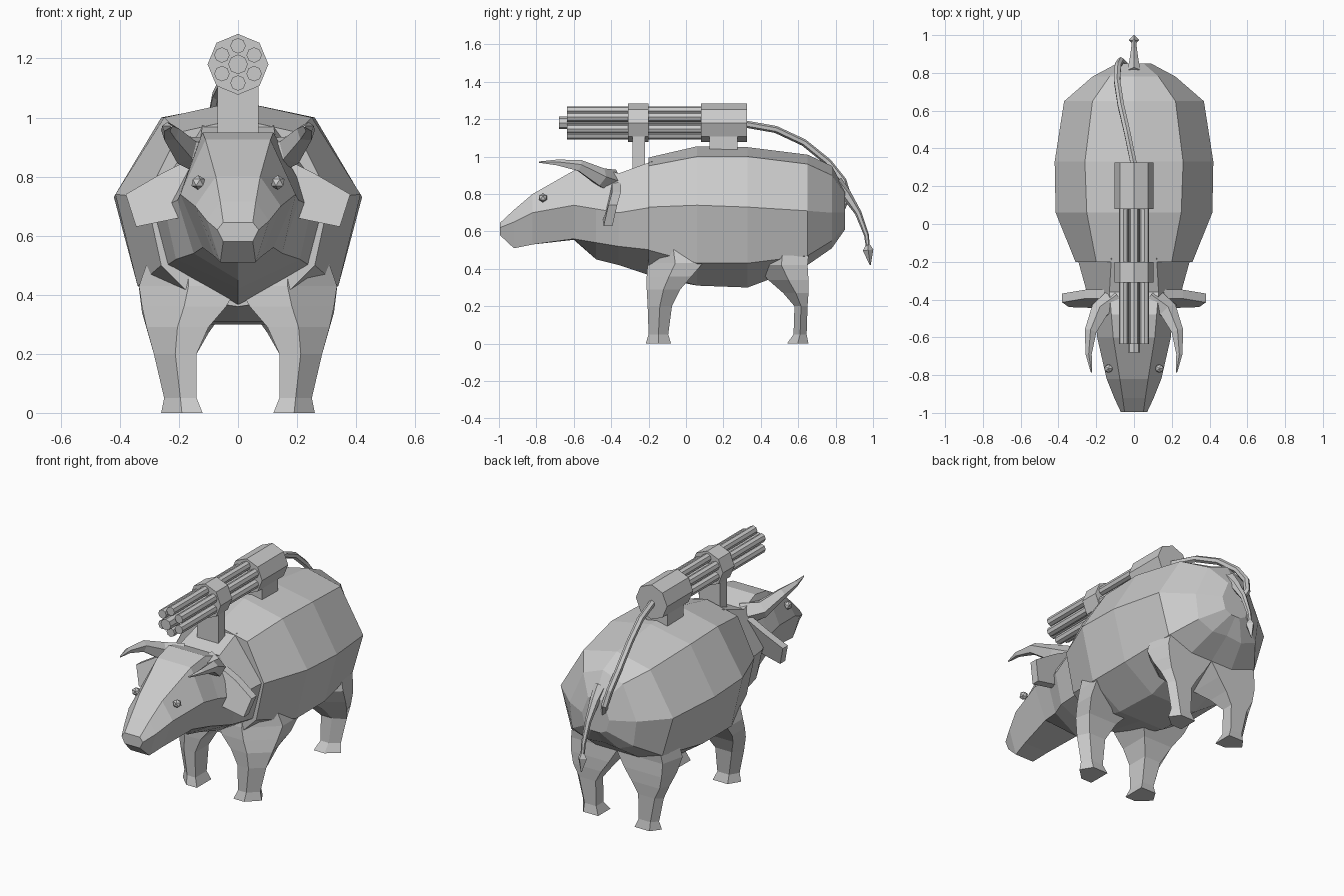
import bpy, bmesh
from math import pi, sin, cos
from mathutils import Vector


def loft(name, rings):
    """Skin a list of equal-length closed rings and cap both ends."""
    bm = bmesh.new()
    rows = [[bm.verts.new(p) for p in r] for r in rings]
    n = len(rows[0])
    for a, b in zip(rows, rows[1:]):
        for i in range(n):
            bm.faces.new((a[i], a[(i + 1) % n], b[(i + 1) % n], b[i]))
    bm.faces.new(rows[0])
    bm.faces.new(rows[-1][::-1])
    bmesh.ops.recalc_face_normals(bm, faces=bm.faces)
    me = bpy.data.meshes.new(name)
    bm.to_mesh(me)
    bm.free()
    ob = bpy.data.objects.new(name, me)
    bpy.context.collection.objects.link(ob)
    return ob


def sections(table):
    """Half sections (x, z) at each y, mirrored over x = 0."""
    rings = []
    for y, half in table:
        left = [(-x, y, z) for x, z in reversed(half) if x > 0]
        rings.append([(x, y, z) for x, z in half] + left)
    return rings


def tube(name, pts, sides=6):
    """Tapered tube through points (x, y, z, radius)."""
    ps = [Vector(p[:3]) for p in pts]
    rings = []
    for i, p in enumerate(ps):
        t = (ps[min(i + 1, len(ps) - 1)] - ps[max(i - 1, 0)]).normalized()
        u = t.cross(Vector((1, 0, 0))).normalized()
        v = t.cross(u)
        rings.append([p + pts[i][3] * (u * cos(a) + v * sin(a))
                      for a in (2 * pi * k / sides for k in range(sides))])
    return loft(name, rings)


def rod(name, x, z, r, y0, y1, sides=8):
    return tube(name, [(x, y0, z, r), (x, y1, z, r)], sides)


def box(name, x, y0, y1, z0, z1):
    return loft(name, [[(-x, y0, z), (x, y0, z), (x, y1, z), (-x, y1, z)] for z in (z0, z1)])


# Barrel-shaped body
loft("body", sections([
    (-.20, [(0, .995), (.20, .95), (.31, .73), (.26, .50), (.14, .38), (0, .36)]),
    (.06, [(0, 1.055), (.25, 1.0), (.415, .74), (.34, .43), (.15, .31), (0, .31)]),
    (.33, [(0, 1.05), (.26, 1.0), (.42, .73), (.34, .43), (.15, .30), (0, .30)]),
    (.65, [(0, 1.01), (.22, .96), (.37, .71), (.30, .47), (.14, .42), (0, .42)]),
    (.78, [(0, .95), (.13, .90), (.22, .70), (.20, .55), (.10, .51), (0, .52)]),
    (.85, [(0, .82), (.05, .80), (.09, .70), (.07, .63), (.03, .61), (0, .61)])]))

# Head, dewlap and neck
loft("head", sections([
    (-.995, [(.05, .645), (.07, .62), (.05, .58), (0, .58)]),
    (-.92, [(.06, .715), (.105, .65), (.06, .51), (0, .51)]),
    (-.82, [(.075, .80), (.145, .70), (.08, .53), (0, .53)]),
    (-.60, [(.11, .925), (.195, .74), (.12, .56), (0, .555)]),
    (-.48, [(.12, .95), (.205, .72), (.15, .54), (0, .45)]),
    (-.36, [(.13, .91), (.25, .70), (.21, .52), (0, .42)]),
    (-.18, [(.12, .975), (.30, .73), (.24, .50), (0, .36)])]))

# Legs: rows of z, inner x, outer x, front y, back y, fullness of back outer corner
FRONT = [(0, .12, .26, -.215, -.08, .7), (.05, .14, .25, -.20, -.095, .7),
         (.20, .14, .285, -.205, -.075, .75), (.29, .10, .31, -.21, -.03, .9),
         (.36, .04, .325, -.21, .03, 1), (.43, 0, .335, -.205, .09, 1),
         (.56, .05, .29, -.18, .03, 1)]
HIND = [(0, .12, .26, .54, .655, .7), (.05, .14, .25, .575, .645, .7),
        (.20, .14, .285, .58, .65, .75), (.27, .10, .305, .52, .655, .9),
        (.34, .05, .325, .44, .655, .9), (.42, 0, .335, .37, .65, .9),
        (.52, .06, .31, .38, .66, .9)]
for side, s in (("left", -1), ("right", 1)):
    for kind, rows in (("front", FRONT), ("hind", HIND)):
        loft(f"{kind}_leg_{side}", [
            [(s * a, f, z), (s * (a + b) / 2, f, z), (s * b, (f + k) / 2, z),
             (s * (a + (b - a) * t), k, z), (s * a, k, z)] for z, a, b, f, k, t in rows])
    # Horns curving outward and forward
    tube(f"horn_{side}", [(s * .09, -.40, .865, .07), (s * .18, -.46, .89, .052),
                          (s * .23, -.57, .95, .033), (s * .24, -.69, .967, .017),
                          (s * .225, -.785, .97, .004)], 5)
    # Drooping ears
    outline = [(.12, .88, -.37), (.26, .81, -.37), (.38, .74, -.39),
               (.345, .63, -.415), (.20, .66, -.42)]
    loft(f"ear_{side}", [[(s * x, y + d, z) for x, z, y in outline] for d in (-.025, .022)])
    # Eyes
    bpy.ops.mesh.primitive_ico_sphere_add(subdivisions=1, radius=.025,
                                          location=(s * .135, -.765, .78))
    bpy.context.object.name = f"eye_{side}"

# Tail with tuft
tube("tail", [(0, .80, .86, .04), (0, .855, .80, .028), (0, .92, .70, .018),
              (0, .965, .58, .013), (0, .972, .52, .011)])
tube("tail_tuft", [(0, .972, .53, .011), (0, .974, .50, .028), (0, .985, .42, .003)], 4)

# Rotary gun
AXIS = 1.18
rod("rear_housing", 0, AXIS, .103, .08, .325)
rod("barrel_clamp", 0, AXIS, .103, -.31, -.20)
rod("centre_barrel", 0, AXIS, .033, -.68, .10)
for k in range(6):
    a = pi / 2 + k * pi / 3
    rod(f"barrel_{k + 1}", .063 * cos(a), AXIS + .063 * sin(a), .026, -.635, .10)
box("front_mount", .07, -.285, -.22, .90, 1.12)
box("rear_mount", .07, .125, .275, 1.0, 1.12)

# Feed cable from the housing to the rump
tube("feed_cable", [(0, .31, 1.175, .019), (-.035, .48, 1.145, .019), (-.07, .63, 1.075, .019),
                    (-.09, .76, .97, .019), (-.085, .84, .87, .019),
                    (-.07, .865, .79, .019), (-.04, .83, .72, .019)])
